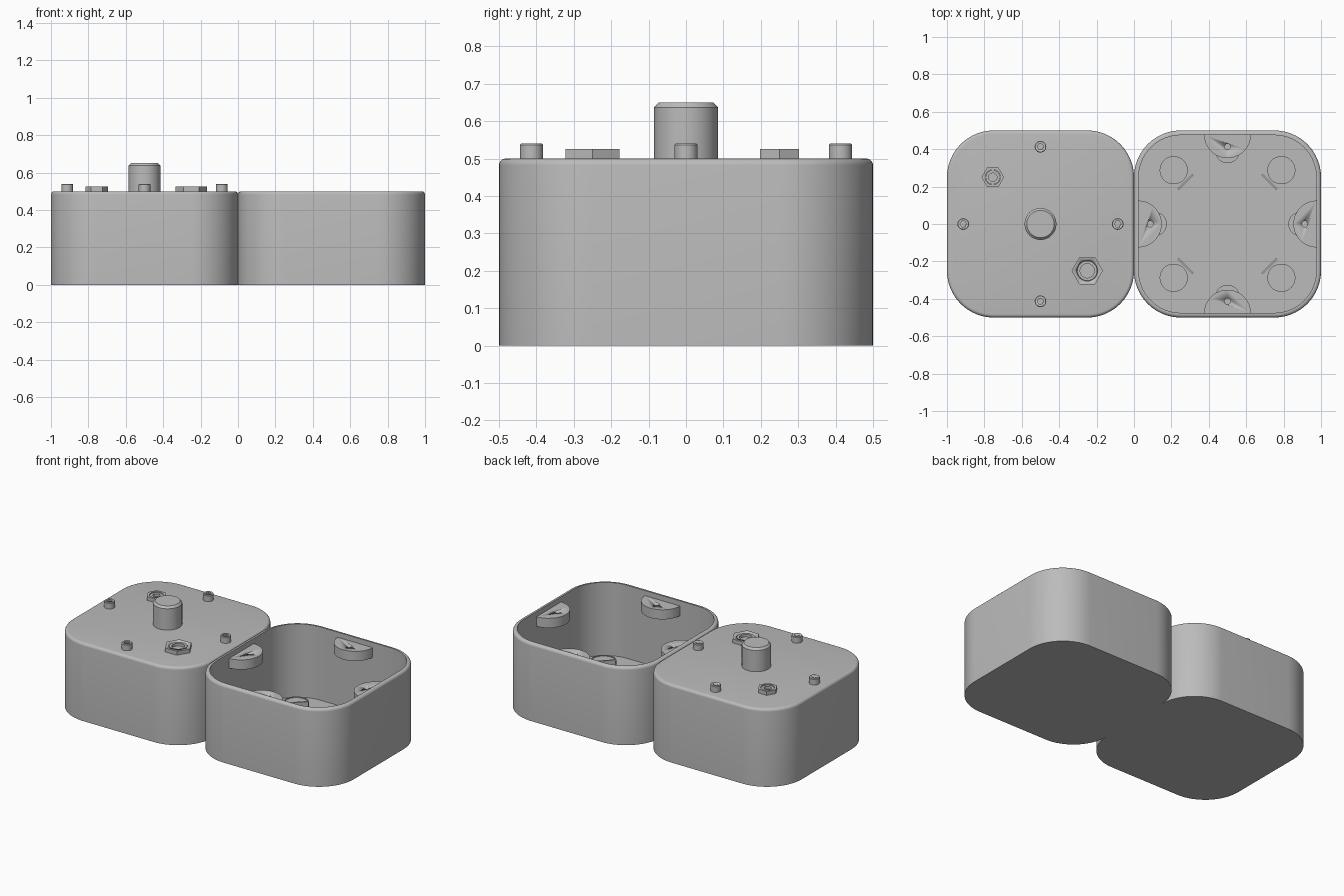
import bpy, bmesh, math
from math import sin, cos, pi

cube = bpy.data.objects.get("Cube")
if cube:
    bpy.data.objects.remove(cube, do_unlink=True)

GREY = (0.5, 0.5, 0.5, 1)
grey = bpy.data.materials.new("matte grey")
grey.use_nodes = True
grey.diffuse_color = GREY
grey.node_tree.nodes["Principled BSDF"].inputs["Base Color"].default_value = GREY

WALL, FLOOR, TOP, EDGE = 0.025, 0.03, 0.5, 0.018


def circle(r, n=48, start=0.0, sweep=2 * pi):
    """Points along a circle, or along an arc when sweep is smaller."""
    steps = n if sweep > 6.2 else n - 1
    return [(r * cos(start + sweep * i / steps), r * sin(start + sweep * i / steps)) for i in range(n)]


def rounded_square(inset, half=0.5, radius=0.25, n=17):
    c = half - radius
    pts = []
    for k in range(4):
        a = k * pi / 2
        cx = c * (1 if k in (0, 3) else -1)
        cy = c * (1 if k < 2 else -1)
        pts += [(cx + x, cy + y) for x, y in circle(radius - inset, n, a, pi / 2)]
    return pts


def loft(name, loops, loc=(0, 0), turn=0.0):
    """Skin a stack of (outline, z) loops and cap both ends."""
    bm = bmesh.new()
    rings = [[bm.verts.new((x, y, z)) for x, y in pts] for pts, z in loops]
    n = len(rings[0])
    for a, b in zip(rings, rings[1:]):
        for i in range(n):
            j = (i + 1) % n
            bm.faces.new((a[i], a[j], b[j], b[i]))
    bm.faces.new(rings[0][::-1])
    bm.faces.new(rings[-1])
    bmesh.ops.recalc_face_normals(bm, faces=bm.faces)
    mesh = bpy.data.meshes.new(name)
    bm.to_mesh(mesh)
    bm.free()
    obj = bpy.data.objects.new(name, mesh)
    bpy.context.collection.objects.link(obj)
    obj.location = (loc[0], loc[1], 0)
    obj.rotation_euler.z = turn
    mesh.materials.append(grey)
    bpy.ops.object.select_all(action="DESELECT")
    bpy.context.view_layer.objects.active = obj
    obj.select_set(True)
    bpy.ops.object.shade_smooth_by_angle(angle=math.radians(30))
    return obj


def prism(name, pts, z0, z1, **place):
    return loft(name, [(pts, z0), (pts, z1)], **place)


def lathe(name, profile, n=48, **place):
    """Round part from (radius, z) steps."""
    return loft(name, [(circle(r, n), z) for r, z in profile], **place)


def cut(obj, cutter):
    cutter.hide_render = True
    bpy.context.view_layer.update()
    mod = obj.modifiers.new("hole", "BOOLEAN")
    mod.operation, mod.solver, mod.object = "DIFFERENCE", "EXACT", cutter
    bpy.context.view_layer.objects.active = obj
    bpy.ops.object.modifier_apply(modifier=mod.name)
    bpy.data.objects.remove(cutter, do_unlink=True)


# Outer shell steps: straight sides with a rounded top edge
side = [(rounded_square(0), 0.0)]
for i in range(6):
    a = i * pi / 10
    side.append((rounded_square(EDGE * (1 - cos(a))), TOP - EDGE + EDGE * sin(a)))

# Closed enclosure on the right, open enclosure on the left
loft("closed_box", side, loc=(-0.5, 0))
inner = rounded_square(WALL)
loft("open_box", side + [(inner, TOP), (inner, FLOOR)], loc=(0.5, 0))

# Central knob with chamfered rim
lathe("knob", [(0.085, TOP - 0.01), (0.085, 0.637), (0.073, 0.65)], 64, loc=(-0.5, 0))

# Hex nuts with a threaded sleeve inside
for name, spot, hexa, sleeve, bore in (
    ("small_nut", (-0.755, 0.25), 0.06, 0.04, 0.022),
    ("large_nut", (-0.25, -0.25), 0.084, 0.055, 0.038),
):
    nut = prism(name, circle(hexa, 6), TOP - 0.01, 0.525, loc=spot)
    cut(nut, lathe("cutter", [(sleeve, 0.503), (sleeve, 0.6)], loc=spot))
    lathe(name + "_sleeve", [(sleeve - 0.002, TOP), (sleeve - 0.002, 0.52), (bore, 0.52), (bore, 0.502)], loc=spot)

# Features repeated on the four sides
for k in range(4):
    a = k * pi / 2
    out = (cos(a), sin(a))

    # Socket head screws on the lid
    spot = (-0.5 + 0.413 * out[0], 0.413 * out[1])
    screw = lathe(f"screw_{k}", [(0.031, TOP - 0.01), (0.031, 0.536), (0.028, 0.54)], 32, loc=spot)
    cut(screw, prism("cutter", circle(0.017, 6), 0.512, 0.6, loc=spot))

    # Half-round mounting lugs under the rim, each with a screw hole
    spot = (0.5 + 0.477 * out[0], 0.477 * out[1])
    lug = prism(f"lug_{k}", circle(0.125, 33, pi / 2, pi), 0.405, 0.467, loc=spot, turn=a)
    spot = (0.5 + 0.413 * out[0], 0.413 * out[1])
    cut(lug, lathe("cutter", [(0.016, 0.3), (0.016, 0.6)], 24, loc=spot))

    # Low round pads on the floor below the lugs
    spot = (0.5 + 0.39 * out[0], 0.39 * out[1])
    lathe(f"floor_pad_{k}", [(0.065, FLOOR - 0.01), (0.065, 0.06)], loc=spot)

    # Corner discs and the thin clips beside them
    d = a + pi / 4
    spot = (0.5 + 0.407 * cos(d), 0.407 * sin(d))
    lathe(f"corner_disc_{k}", [(0.075, FLOOR - 0.01), (0.075, 0.08), (0.069, 0.08), (0.069, 0.075)], loc=spot)
    spot = (0.5 + 0.318 * cos(d), 0.318 * sin(d))
    clip = [(-0.005, -0.055), (0.005, -0.055), (0.005, 0.055), (-0.005, 0.055)]
    prism(f"corner_clip_{k}", clip, FLOOR - 0.01, 0.12, loc=spot, turn=d)
